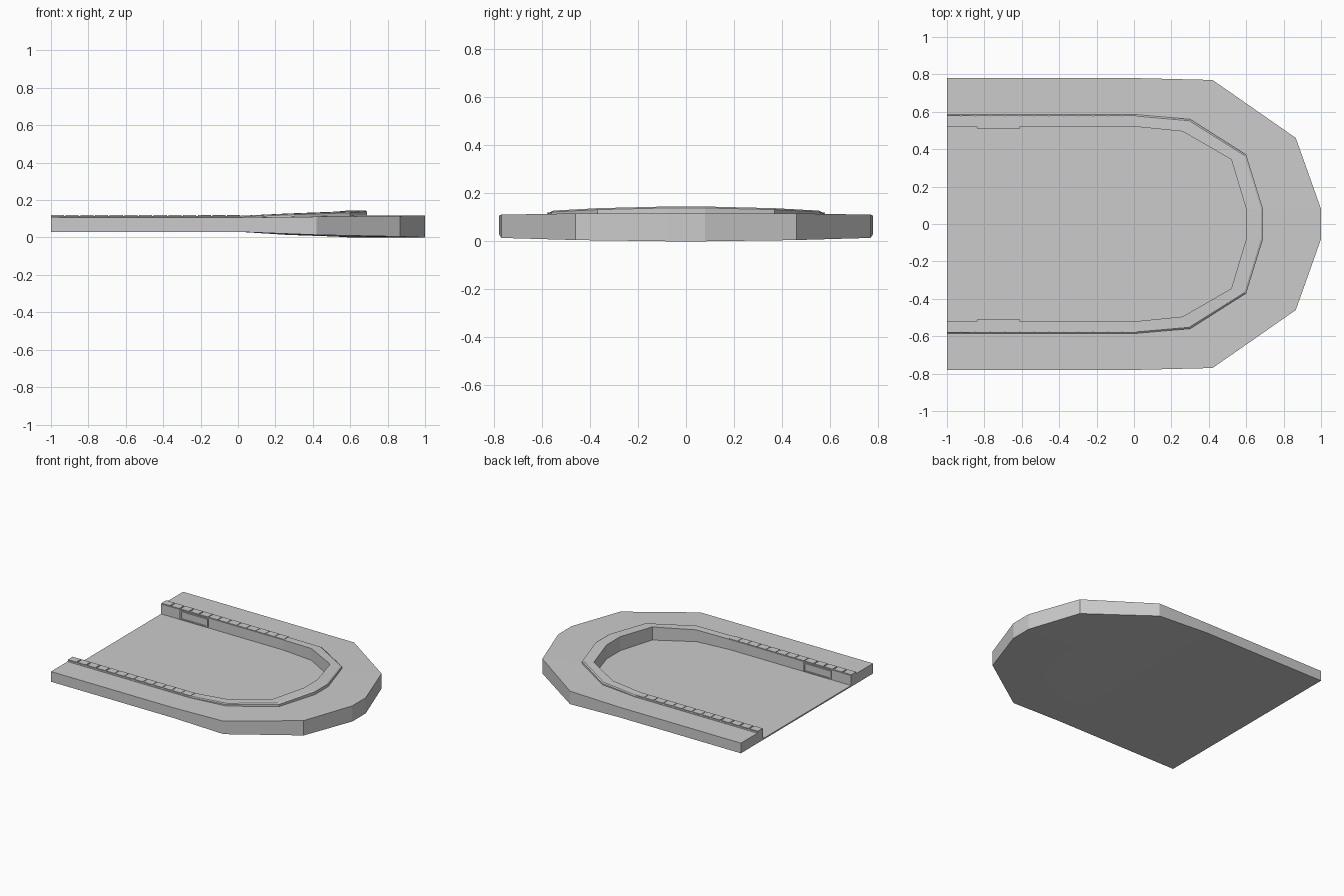
import bpy, bmesh

if "Cube" in bpy.data.objects:
    bpy.data.objects.remove(bpy.data.objects["Cube"])

# Half-plan stations: outer edge, curb outer, curb inner (x, y), then z of base, deck, curb top
HALF = [
    ((-1.0, .78), (-1.0, .585), (-1.0, .52), .03, .106, .114),
    ((.01, .78), (.01, .585), (.01, .52), .03, .106, .116),
    ((.42, .77), (.30, .56), (.26, .495), .014, .111, .128),
    ((.865, .46), (.60, .37), (.52, .345), .005, .116, .138),
    ((1.0, .08), (.69, .08), (.60, .08), .0, .117, .145),
]
FLOOR_Z = .04
flip = lambda p: (p[0], -p[1])
STATIONS = HALF + [tuple(flip(v) if isinstance(v, tuple) else v for v in s)
                   for s in reversed(HALF)]


def finish(bm, name):
    bmesh.ops.recalc_face_normals(bm, faces=bm.faces)
    mesh = bpy.data.meshes.new(name)
    bm.to_mesh(mesh)
    bm.free()
    obj = bpy.data.objects.new(name, mesh)
    bpy.context.collection.objects.link(obj)
    return obj


def add_box(bm, lo, hi):
    verts = bmesh.ops.create_cube(bm, size=1)["verts"]
    for v in verts:
        for i in range(3):
            v.co[i] = lo[i] if v.co[i] < 0 else hi[i]


# U-shaped deck with raised curb, floor and underside
bm = bmesh.new()
rings = []
for outer, foot, inner, base, deck, top in STATIONS:
    lip = [foot[i] + (inner[i] - foot[i]) * .12 for i in range(2)]
    profile = [(*outer, base), (*outer, deck), (*foot, deck), (*foot, top - .006),
               (*lip, top), (*inner, top), (*inner, FLOOR_Z), (*inner, base)]
    rings.append([bm.verts.new(p) for p in profile])
for a, b in zip(rings, rings[1:]):
    for i in range(8):
        if i == 6:
            continue
        j = (i + 1) % 8
        bm.faces.new((a[i], a[j], b[j], b[i]))
for k in range(4):
    for i in (6, 7):
        bm.faces.new((rings[k][i], rings[k + 1][i], rings[8 - k][i], rings[9 - k][i]))
# Closed ends of the two arms and the floor edge
bm.faces.new(rings[0])
bm.faces.new(rings[9])
bm.faces.new((rings[0][6], rings[0][7], rings[9][7], rings[9][6]))
# The floor and underside meet at the round end
bm.faces.new((rings[4][6], rings[4][7], rings[5][7], rings[5][6]))
finish(bm, "terrace_deck")

# Rows of small blocks on the straight curbs, and framed wall panels
blocks, panels = bmesh.new(), bmesh.new()


def side_box(bm, side, x0, x1, y0, y1, z0, z1):
    ys = sorted((side * y0, side * y1))
    add_box(bm, (x0, ys[0], z0), (x1, ys[1], z1))


for side in (1, -1):
    for i in range(13):
        x = -1 + i * .0785
        side_box(blocks, side, x, x + .07, .524, .58, .108, .119)
    side_box(panels, side, -.84, -.61, .516, .525, .05, .105)
    for x in (-.84, -.622):
        side_box(panels, side, x, x + .012, .51, .525, .045, .108)
    for z in (.045, .1):
        side_box(panels, side, -.828, -.622, .51, .525, z, z + .008)
finish(blocks, "curb_blocks")
finish(panels, "wall_panels")
